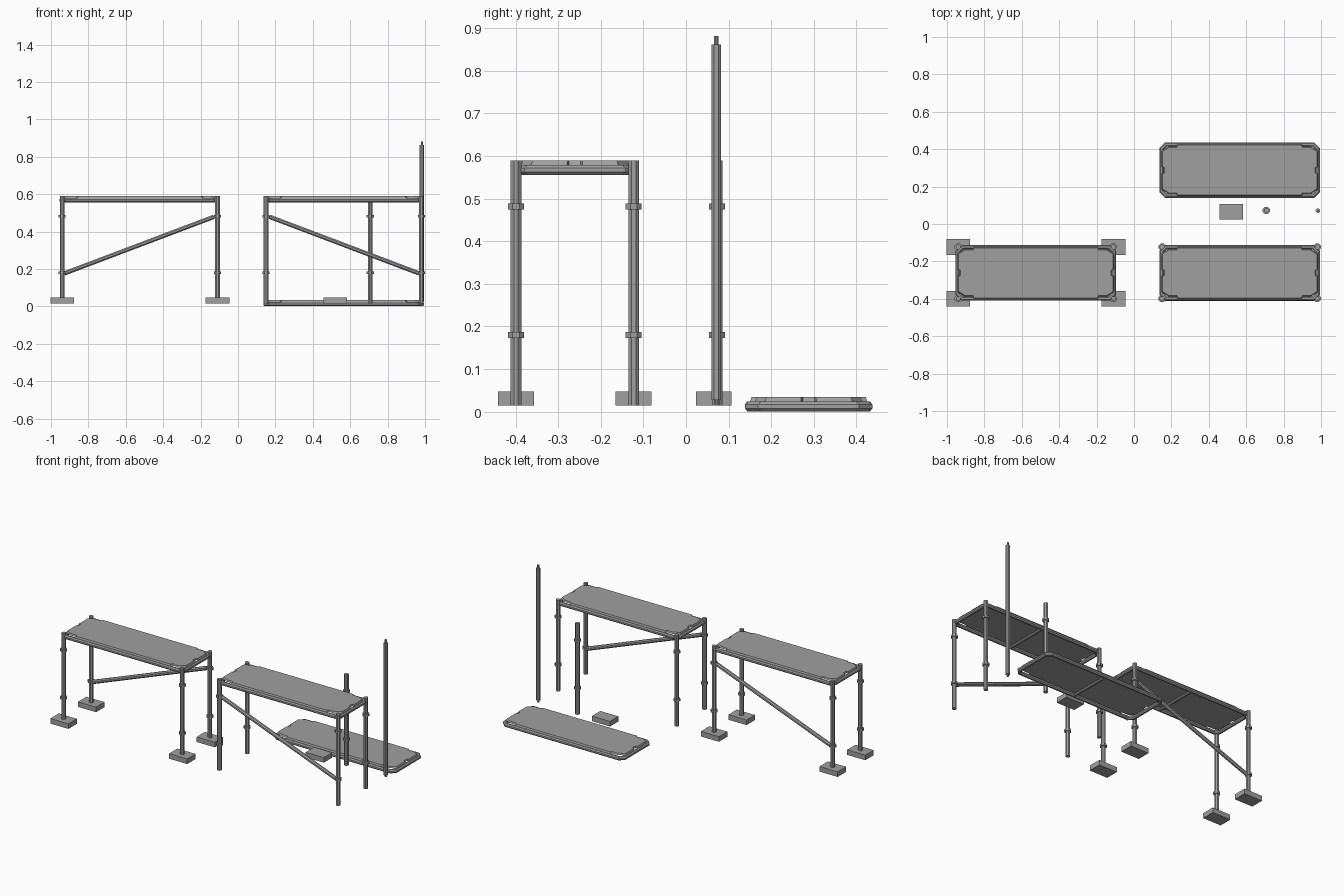
import bpy, bmesh, math
from mathutils import Vector, Matrix

cube = bpy.data.objects.get("Cube")
if cube:
    bpy.data.objects.remove(cube)

GREY = (0.35, 0.35, 0.35, 1)
steel = bpy.data.materials.new("steel_grey")
steel.use_nodes = True
steel.diffuse_color = GREY
steel.node_tree.nodes["Principled BSDF"].inputs["Base Color"].default_value = GREY

TUBE = 0.0135
TOP = 0.59
BASE = 0.015
LEG_X, LEG_Y = 0.415, 0.138


def finish(bm, name, location=(0, 0, 0)):
    bmesh.ops.recalc_face_normals(bm, faces=bm.faces)
    mesh = bpy.data.meshes.new(name)
    bm.to_mesh(mesh)
    bm.free()
    mesh.materials.append(steel)
    obj = bpy.data.objects.new(name, mesh)
    obj.location = location
    bpy.context.collection.objects.link(obj)
    return obj


def tube(bm, a, b, r, extend=0):
    """Eight-sided tube from a to b."""
    a, b = Vector(a), Vector(b)
    d = (b - a).normalized()
    a, b = a - d * extend, b + d * extend
    turn = d.to_track_quat('Z', 'Y').to_matrix().to_4x4()
    matrix = Matrix.Translation((a + b) / 2) @ turn @ Matrix.Rotation(math.pi / 8, 4, 'Z')
    bmesh.ops.create_cone(bm, cap_ends=True, segments=8, radius1=r, radius2=r,
                          depth=(b - a).length, matrix=matrix)


def leg(name, x, y):
    bm = bmesh.new()
    tube(bm, (0, 0, BASE), (0, 0, TOP), TUBE)
    for z in (0.18, 0.482):  # clamp collars
        tube(bm, (0, 0, z - 0.007), (0, 0, z + 0.007), 0.0205)
    finish(bm, name, (x, y, 0))


def foot(name, x, y):
    bm = bmesh.new()
    bmesh.ops.create_cube(bm, size=1, matrix=Matrix.Diagonal((0.127, 0.084, 0.032, 1)))
    finish(bm, name, (x, y, 0.031))


def brace(name, a, b):
    bm = bmesh.new()
    a, b = Vector(a), Vector(b)
    d = (b - a).normalized()
    tube(bm, a + d * 0.012, b - d * 0.02, 0.0125)
    tube(bm, a, b, 0.006)  # narrow end pins
    finish(bm, name)


def mirrored(quarter):
    """Closed outline from its first-quadrant points."""
    half = quarter + [(-x, y) for x, y in reversed(quarter)]
    return half + [(-x, -y) for x, y in half]


def platform(name, x, y, z):
    # tube frame with cut corners and crossbar
    bm = bmesh.new()
    r = 0.0125
    fx, fy, cut = 0.43 - r, 0.15 - r, 0.024
    path = mirrored([(fx, fy - cut), (fx - cut, fy)])
    for p, q in zip(path, path[1:] + path[:1]):
        tube(bm, (*p, r), (*q, r), r, 0.005)
    tube(bm, (0, -fy, r), (0, fy, r), 0.01)
    finish(bm, name + "_frame", (x, y, z))

    # deck panel with hand notches and corner slots
    bm = bmesh.new()
    dx, dy, c = 0.418, 0.138, 0.036
    outline = mirrored([(dx - 0.012, 0.014), (dx, 0.018), (dx, dy - c), (dx - c, dy - 0.012),
                        (dx - 0.08, dy - 0.012), (dx - 0.085, dy)])
    face = bm.faces.new([bm.verts.new((px, py, 0.024)) for px, py in outline])
    top = bmesh.ops.extrude_face_region(bm, geom=[face])["geom"]
    for v in [g for g in top if isinstance(g, bmesh.types.BMVert)]:
        v.co.z = 0.034
        v.co.y *= 0.97
        v.co.x *= 0.99
    finish(bm, name + "_deck", (x, y, z))


# two assembled scaffolds
for name, cx, has_feet in (("footed", -0.525, True), ("plain", 0.565, False)):
    cy = -0.261
    platform(name + "_platform", cx, cy, 0.555)
    for sx, side in ((1, "left"), (-1, "right")):
        for sy, end in ((-1, "front"), (1, "back")):
            x, y = cx + sx * LEG_X, cy + sy * LEG_Y
            leg(f"{name}_{end}_{side}_leg", x, y)
            if has_feet:
                foot(f"{end}_{side}_foot", x, y)

# diagonal braces
brace("footed_brace", (-0.94, -0.123, 0.172), (-0.11, -0.123, 0.486))
brace("plain_brace", (0.98, -0.399, 0.172), (0.15, -0.399, 0.486))

# loose spare parts
platform("spare_platform", 0.565, 0.288, 0)
leg("spare_leg", 0.707, 0.073)
foot("spare_foot", 0.52, 0.065)
brace("spare_brace", (0.983, 0.071, BASE), (0.983, 0.071, 0.882))
